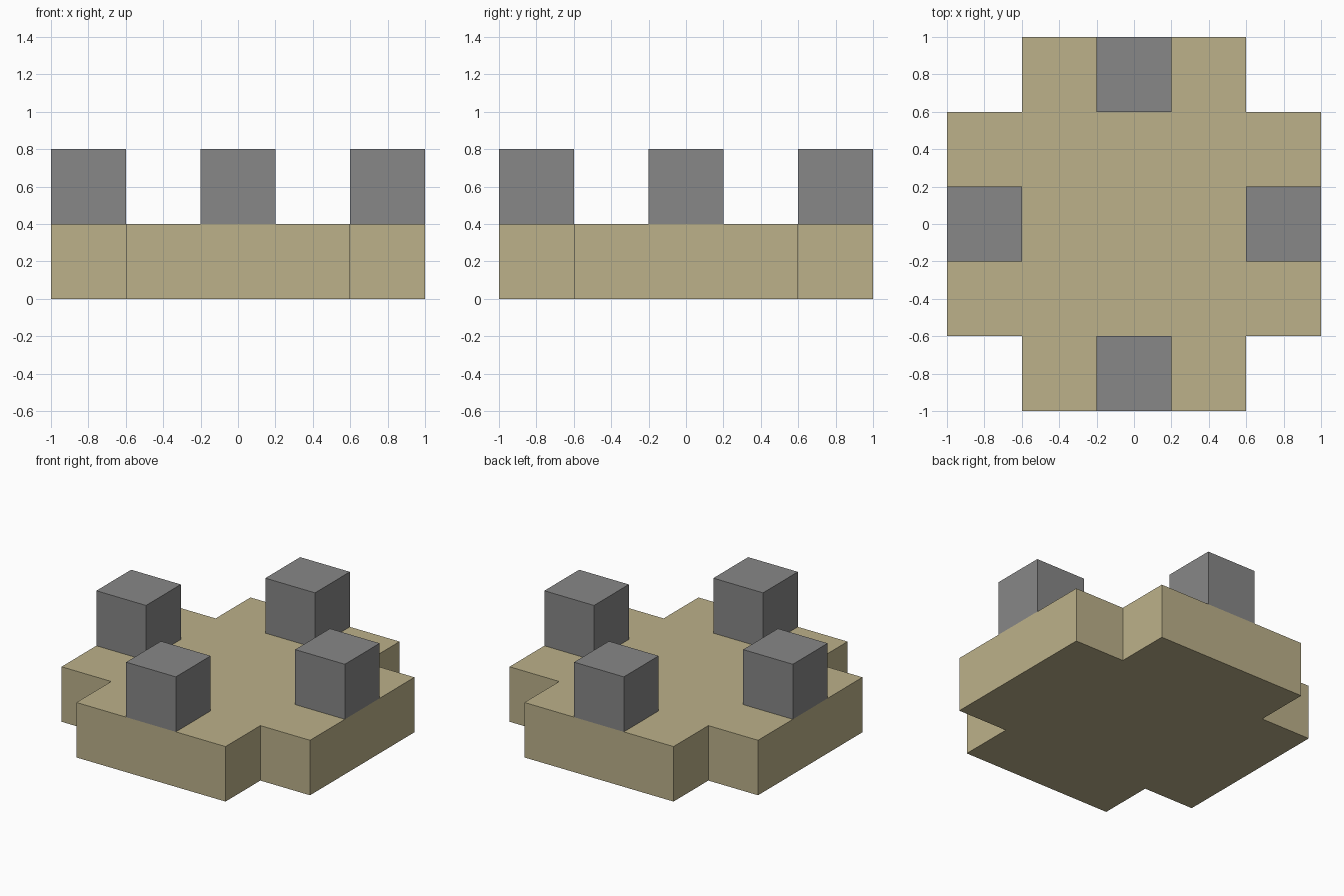
import bpy
import bmesh
from math import cos, sin, pi

cube = bpy.data.objects.get("Cube")
if cube:
    bpy.data.objects.remove(cube, do_unlink=True)


def make_material(name, rgb):
    mat = bpy.data.materials.new(name)
    mat.use_nodes = True
    mat.diffuse_color = (*rgb, 1)
    mat.node_tree.nodes["Principled BSDF"].inputs["Base Color"].default_value = (*rgb, 1)
    return mat


def extrude_outline(name, outline, bottom, height, mat):
    """Flat polygon pulled straight up into a solid."""
    bm = bmesh.new()
    face = bm.faces.new([bm.verts.new((x, y, bottom)) for x, y in outline])
    top = bmesh.ops.extrude_face_region(bm, geom=[face], use_keep_orig=True)["geom"]
    verts = [v for v in top if isinstance(v, bmesh.types.BMVert)]
    bmesh.ops.translate(bm, verts=verts, vec=(0, 0, height))
    bmesh.ops.recalc_face_normals(bm, faces=bm.faces[:])
    mesh = bpy.data.meshes.new(name)
    bm.to_mesh(mesh)
    bm.free()
    mesh.materials.append(mat)
    obj = bpy.data.objects.new(name, mesh)
    bpy.context.collection.objects.link(obj)
    return obj


tan = make_material("tan", (0.503, 0.440, 0.254))
grey = make_material("grey", (0.242, 0.242, 0.242))

OUTER, INNER, HEIGHT = 1.0, 0.6, 0.4

# Base slab: a square with its four corners notched out
corner = [(OUTER, INNER), (INNER, INNER), (INNER, OUTER)]
outline = []
for i in range(4):
    c, s = round(cos(i * pi / 2)), round(sin(i * pi / 2))
    outline += [(x * c - y * s, x * s + y * c) for x, y in corner]
extrude_outline("base_slab", outline, 0, HEIGHT, tan)

# Battlement blocks: one cube in the middle of each side
half = HEIGHT / 2
reach = OUTER - half
for side, dx, dy in (("left", 1, 0), ("back", 0, 1), ("right", -1, 0), ("front", 0, -1)):
    square = [(dx * reach + sx * half, dy * reach + sy * half)
              for sx, sy in ((-1, -1), (1, -1), (1, 1), (-1, 1))]
    extrude_outline(side + "_block", square, HEIGHT, HEIGHT, grey)
